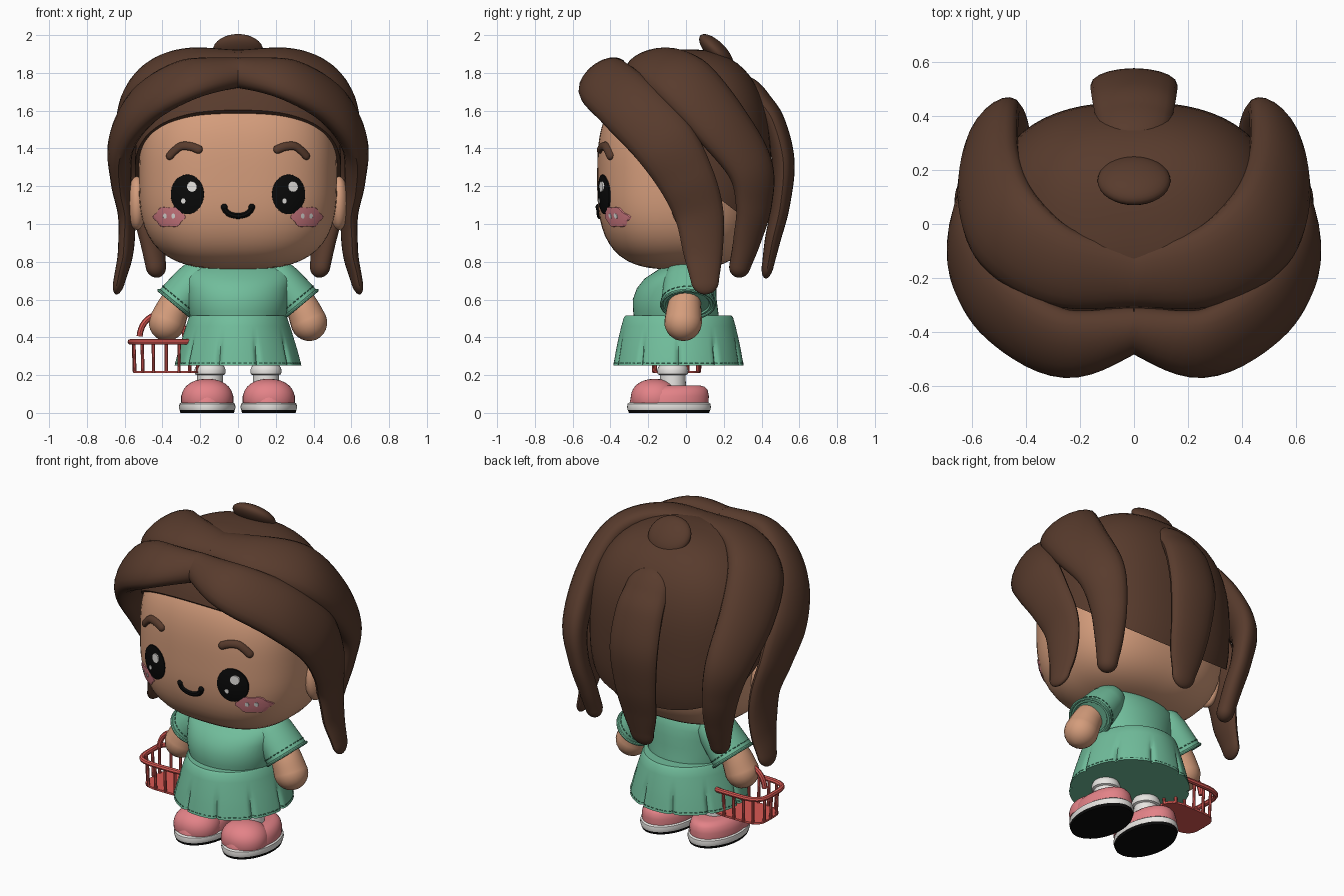
import bpy, bmesh, math
from mathutils import Vector, Matrix

if "Cube" in bpy.data.objects:
    bpy.data.objects.remove(bpy.data.objects["Cube"])

def mat(name, c):
    m = bpy.data.materials.new(name)
    m.diffuse_color = (*c, 1)
    m.use_nodes = True
    m.node_tree.nodes["Principled BSDF"].inputs["Base Color"].default_value = m.diffuse_color
    return m

HAIR = mat("brown hair", (0.098, 0.044, 0.026))
SKIN = mat("warm skin", (0.66, 0.335, 0.2))
GREEN = mat("green cloth", (0.165, 0.51, 0.33))
STITCH = mat("dark green thread", (0.05, 0.2, 0.12))
PINK = mat("pink shoe", (0.77, 0.225, 0.245))
BLUSH = mat("blush", (0.66, 0.205, 0.235))
WHITE = mat("off white", (0.86, 0.84, 0.81))
BLACK = mat("black", (0.003, 0.003, 0.003))
RED = mat("red plastic", (0.7, 0.1, 0.088))

def finish(name, bm, m):
    bmesh.ops.recalc_face_normals(bm, faces=bm.faces[:])
    me = bpy.data.meshes.new(name)
    bm.to_mesh(me)
    bm.free()
    me.materials.clear()
    me.materials.append(m)
    ob = bpy.data.objects.new(name, me)
    bpy.context.collection.objects.link(ob)
    return ob

def skin_rings(name, rings, m):
    """Bridge equal-length closed rings of points and cap the ends."""
    bm = bmesh.new()
    vs = [[bm.verts.new(p) for p in r] for r in rings]
    n = len(vs[0])
    for a, b in zip(vs, vs[1:]):
        for i in range(n):
            bm.faces.new((a[i], a[(i + 1) % n], b[(i + 1) % n], b[i]))
    bm.faces.new(vs[0])
    bm.faces.new(vs[-1])
    return finish(name, bm, m)

def blob(name, c, s, m, h=2.0, v=2.0, tilt=0, seg=48, cut=None):
    """Superellipsoid; h and v set horizontal and vertical squareness."""
    bm = bmesh.new()
    bmesh.ops.create_uvsphere(bm, u_segments=seg, v_segments=seg // 2, radius=1)
    for p in bm.verts:
        x, y, z = (abs(k) for k in p.co)
        p.co *= ((x**h + y**h)**(v / h) + z**v)**(-1 / v)
        p.co = Vector(p.co[i] * s[i] for i in range(3))
    bm.transform(Matrix.Translation(c) @ Matrix.Rotation(tilt, 4, 'X'))
    if cut:
        bmesh.ops.bisect_plane(bm, geom=bm.verts[:] + bm.edges[:] + bm.faces[:],
                               plane_co=cut[0], plane_no=cut[1], clear_inner=True)
        bmesh.ops.holes_fill(bm, edges=[e for e in bm.edges if e.is_boundary])
    return finish(name, bm, m)

def lathe(name, prof, m, cx=0, seg=48, pleat=None):
    """Elliptical rings from (z, centre y, rx, ry)."""
    rings = []
    for z, cy, rx, ry in prof:
        ring = []
        for i in range(seg):
            a = 2 * math.pi * i / seg
            k = 1 - (pleat(a, z) if pleat else 0)
            ring.append((cx + rx * k * math.cos(a), cy + ry * k * math.sin(a), z))
        rings.append(ring)
    return skin_rings(name, rings, m)

def lock(name, pts, m, s=1, round_start=False, sub=7, seg=20, core=(0, 0, 1.2)):
    """Flattened strand through (x, y, z, half width, half thickness)."""
    P = [Vector((p[0] * s, *p[1:])) for p in pts]
    P = [2 * P[0] - P[1]] + P + [2 * P[-1] - P[-2]]
    path = []
    for i in range(1, len(P) - 2):
        a, b, c, d = P[i - 1:i + 3]
        for k in range(sub):
            t = k / sub
            path.append(0.5 * (2 * b + (c - a) * t + (2 * a - 5 * b + 4 * c - d) * t * t
                               + (3 * b - a - 3 * c + d) * t**3))
    path.append(P[-2])
    def ring(i, f=1, push=0):
        p = path[i]
        t = (path[min(i + 1, len(path) - 1)] - path[max(i - 1, 0)])
        t = Vector(t[:3]).normalized()
        o = Vector(p[:3])
        out = o - Vector(core)
        out = (out - t * out.dot(t)).normalized()
        side = t.cross(out)
        return [o + t * push * p[3] + side * p[3] * f * math.cos(q) + out * p[4] * f * math.sin(q)
                for q in (2 * math.pi * j / seg for j in range(seg))]
    bend = [math.pi / 2 * k / 6 for k in range(1, 6)] + [1.53]
    rings = [ring(i) for i in range(len(path))]
    rings += [ring(len(path) - 1, math.cos(a), math.sin(a)) for a in bend]
    if round_start:
        rings = [ring(0, math.cos(a), -math.sin(a)) for a in reversed(bend)] + rings
    return skin_rings(name, rings, m)

def tube(name, paths, r, m, cyclic=False):
    cu = bpy.data.curves.new(name, 'CURVE')
    cu.dimensions = '3D'
    cu.bevel_depth, cu.bevel_resolution, cu.use_fill_caps = r, 2, True
    for pts in paths:
        sp = cu.splines.new('POLY')
        sp.points.add(len(pts) - 1)
        for q, p in zip(sp.points, pts):
            q.co = (*p, 1)
        sp.use_cyclic_u = cyclic
    tmp = bpy.data.objects.new(name + " path", cu)
    bm = bmesh.new()
    bm.from_mesh(bpy.data.meshes.new_from_object(tmp))
    bpy.data.objects.remove(tmp)
    bmesh.ops.remove_doubles(bm, verts=bm.verts[:], dist=1e-5)
    return finish(name, bm, m)

def dashes(f, n):
    return [[f(2 * math.pi * (i + k) / n) for k in (0, 0.3, 0.6)] for i in range(n)]

# Head
HC, HS, HH, HV = (0, -0.04, 1.25), (0.525, 0.43, 0.49), 2.6, 3.0
blob("head", HC, HS, SKIN, HH, HV, seg=72)

def face(x, z, off=0.0):
    w = (1 - abs((z - HC[2]) / HS[2])**HV)**(1 / HV)
    return Vector((x, HC[1] - HS[1] * max(w**HH - abs(x / HS[0])**HH, 0)**(1 / HH) - off, z))

def patch(name, cx, cz, rx, rz, m, lift, dome=0, lobes=0):
    """Thin plate that follows the face."""
    rings = []
    for r in (1, 0.98, 0.8, 0.6, 0.4, 0.2, 0.01):
        ring = []
        for i in range(40):
            a = 2 * math.pi * i / 40
            k = r * (1 + 0.08 * math.cos(lobes * a)) if lobes else r
            up = -0.01 if r == 1 else lift + dome * (1 - r * r)
            ring.append(face(cx + rx * k * math.cos(a), cz + rz * k * math.sin(a), up))
        rings.append(ring)
    skin_rings(name, rings, m)

for s, side in ((1, "right"), (-1, "left")):
    # Face details
    patch(side + "_eye", 0.268 * s, 1.157, 0.089, 0.106, BLACK, 0.006, 0.012)
    patch(side + "_eye_shine", 0.268 * s + 0.024, 1.198, 0.026, 0.028, WHITE, 0.02)
    patch(side + "_eye_glint", 0.268 * s - 0.022, 1.122, 0.012, 0.014, WHITE, 0.021)
    patch(side + "_cheek", 0.365 * s, 1.037, 0.082, 0.054, BLUSH, 0.007, 0, 6)
    for d in (-0.022, 0.022):
        patch(side + "_cheek_glint", 0.365 * s + d, 1.042, 0.01, 0.014, WHITE, 0.01)
    lock(side + "_brow", [(*face(x, z, 0.004), 0.023, 0.017) for x, z in
         ((0.21, 1.395), (0.25, 1.41), (0.3, 1.412), (0.335, 1.388), (0.36, 1.362))],
         HAIR, s, True, 4)
    blob(side + "_ear", (0.535 * s, 0.01, 1.11), (0.052, 0.09, 0.142), SKIN, seg=32)

    # Sweeping hair locks
    lock(side + "_front_lock", [
        (-0.02, -0.385, 1.805, 0.085, 0.075), (0.26, -0.44, 1.765, 0.15, 0.08),
        (0.49, -0.305, 1.635, 0.17, 0.085), (0.613, -0.125, 1.445, 0.17, 0.072),
        (0.62, 0.0, 1.24, 0.15, 0.055), (0.59, 0.07, 1.05, 0.13, 0.045),
        (0.595, 0.09, 0.85, 0.105, 0.04), (0.628, 0.1, 0.70, 0.075, 0.03)], HAIR, s)
    lock(side + "_side_lock", [
        (-0.02, -0.2, 1.855, 0.11, 0.06), (0.27, -0.16, 1.85, 0.155, 0.07),
        (0.465, -0.02, 1.76, 0.18, 0.085), (0.535, 0.16, 1.56, 0.17, 0.085),
        (0.525, 0.335, 1.31, 0.14, 0.075), (0.49, 0.36, 1.1, 0.11, 0.06),
        (0.455, 0.325, 0.92, 0.085, 0.055), (0.435, 0.285, 0.775, 0.06, 0.05)], HAIR, s)

    # Sleeve, hem and arm
    ax = Vector((0.64, 0, -0.77))
    up = Vector((0.77, 0, 0.64))
    def hoop(a, r=1.0, t=0.0):
        p = Vector((0.33, 0.01, 0.575)) + ax * t + up * 0.115 * r * math.cos(a) \
            + Vector((0, 0.14 * r * math.sin(a), 0))
        return Vector((p.x * s, p.y, p.z))
    ang = [2 * math.pi * i / 40 for i in range(40)]
    skin_rings(side + "_sleeve", [[hoop(a, r, t) for a in ang] for r, t in
               ((0.5, -0.27), (0.8, -0.22), (0.92, -0.15), (0.97, -0.07), (1, 0), (0.85, 0.002),
                (0.8, -0.006))], GREEN)
    tube(side + "_sleeve_hem", [[hoop(a) for a in ang]], 0.009, GREEN, True)
    tube(side + "_sleeve_stitch", dashes(lambda a: hoop(a, 0.995, -0.03), 28), 0.003, STITCH)
    lock(side + "_arm", [(0.31, 0, 0.61, 0.08, 0.08), (0.345, -0.01, 0.55, 0.092, 0.088),
                         (0.375, -0.015, 0.48, 0.1, 0.097)], SKIN, s, True, core=(0, 0, 0.3))

    # Sock and shoe
    cx = 0.163 * s
    lathe(side + "_sock", [(z, -0.07, r, r) for z, r in ((0.1, 0.07), (0.2, 0.068), (0.205, 0.08),
          (0.225, 0.083), (0.24, 0.078), (0.27, 0.06))], WHITE, 0.148 * s, 32)
    lathe(side + "_shoe_tread", [(0, -0.09, 0.142, 0.212), (0.016, -0.09, 0.146, 0.218)], BLACK, cx)
    lathe(side + "_shoe_sole", [(0.016, -0.09, 0.146, 0.219), (0.03, -0.09, 0.15, 0.222),
          (0.048, -0.09, 0.147, 0.219), (0.055, -0.09, 0.138, 0.21)], WHITE, cx)
    lathe(side + "_shoe_upper", [(0.05, -0.09, 0.139, 0.209), (0.09, -0.085, 0.138, 0.206),
          (0.12, -0.075, 0.125, 0.19), (0.138, -0.065, 0.105, 0.165), (0.146, -0.06, 0.08, 0.13)],
          PINK, cx)
    blob(side + "_shoe_toe", (cx, -0.165, 0.075), (0.137, 0.128, 0.105), PINK, 2.1, 2.2, seg=40,
         cut=((0, 0, 0.052), (0, 0, 1)))

# Mouth
tube("mouth", [[face(0.073 * math.cos(a), 1.09 + 0.048 * math.sin(a), -0.003)
                for a in (math.pi * (1 + k / 16) for k in range(17))]], 0.016, BLACK)
for s in (1, -1):
    blob("mouth_corner", face(0.073 * s, 1.09, -0.003), (0.018,) * 3, BLACK, seg=16)

# Hair cap, crown tuft and back lock
blob("hair_cap", (0, -0.01, 1.3), (0.545, 0.46, 0.625), HAIR, 2.5, 2.6, seg=72,
     cut=((0, -0.45, 1.61), Vector((0, 0.76, 1)).normalized()))
blob("crown_tuft", (0, 0.16, 1.915), (0.135, 0.118, 0.05), HAIR, tilt=math.radians(-45), seg=32)
lock("back_lock", [(0, 0.385, 1.66, 0.14, 0.06), (0, 0.462, 1.54, 0.155, 0.062),
     (0, 0.515, 1.33, 0.16, 0.06), (0, 0.50, 1.1, 0.14, 0.05), (0, 0.46, 0.92, 0.115, 0.042),
     (0, 0.435, 0.79, 0.08, 0.032)], HAIR, 1, True)

# Neck and dress
lathe("neck", [(0.72, 0, 0.15, 0.12), (0.84, 0, 0.15, 0.12)], SKIN, seg=32)
lathe("bodice", [(0.5, -0.05, 0.25, 0.225), (0.54, -0.055, 0.262, 0.225), (0.6, -0.06, 0.27, 0.222),
      (0.66, -0.05, 0.275, 0.21), (0.71, -0.035, 0.285, 0.185), (0.75, -0.01, 0.28, 0.15),
      (0.775, 0, 0.24, 0.125), (0.785, 0, 0.2, 0.11)], GREEN)

def pleat(a, z):
    d = (math.degrees(a) + 90) % 36 - 18
    return 0.055 * math.exp(-(d / 1.8)**2) * max(0, min(1, (0.41 - z) / 0.08))

lathe("skirt", [(0.25, -0.04, 0.325, 0.33), (0.25, -0.04, 0.337, 0.345), (0.29, -0.04, 0.327, 0.338),
      (0.33, -0.04, 0.316, 0.331), (0.37, -0.04, 0.304, 0.323), (0.41, -0.04, 0.291, 0.314),
      (0.46, -0.04, 0.275, 0.302), (0.505, -0.04, 0.26, 0.289), (0.516, -0.04, 0.252, 0.278),
      (0.516, -0.04, 0.2, 0.2)], GREEN, seg=160, pleat=pleat)
def hem(a):
    k = 1 - pleat(a, 0.266)
    return (0.333 * k * math.cos(a), -0.04 + 0.342 * k * math.sin(a), 0.264)
tube("skirt_stitch", dashes(hem, 72), 0.0028, STITCH)

# Basket
def oval(a, rx, ry, z):
    c, q = math.cos(a), math.sin(a)
    k = (abs(c)**4 + abs(q)**4)**(-0.25)
    return (-0.38 + rx * k * c, -0.05 + ry * k * q, z)

loop = [2 * math.pi * i / 40 for i in range(40)]
skin_rings("basket_floor", [[oval(a, 0.172, 0.125, z) for a in loop] for z in (0.211, 0.223)], RED)
tube("basket_rim", [[oval(a, 0.19, 0.143, 0.376) for a in loop]], 0.015, RED, True)
bars = [math.atan2(y, x) for k in (-1, 1) for x, y in
        [(i * 0.4, k) for i in range(-2, 3)] + [(k, j * 0.5) for j in (-1, 0, 1)]]
tube("basket_bars", [[oval(a, 0.168, 0.121, 0.214), oval(a, 0.174, 0.127, 0.376)] for a in bars],
     0.009, RED)
tube("basket_handle", [[(-0.4 + 0.122 * math.cos(a), -0.03, 0.376 + 0.148 * math.sin(a)**0.8)
     for a in (math.pi * k / 24 for k in range(1, 24))]], 0.016, RED)

# Smooth shading with sharp edges kept
bpy.ops.object.select_all(action='SELECT')
bpy.context.view_layer.objects.active = bpy.data.objects["head"]
bpy.ops.object.shade_smooth_by_angle(angle=math.radians(40))
